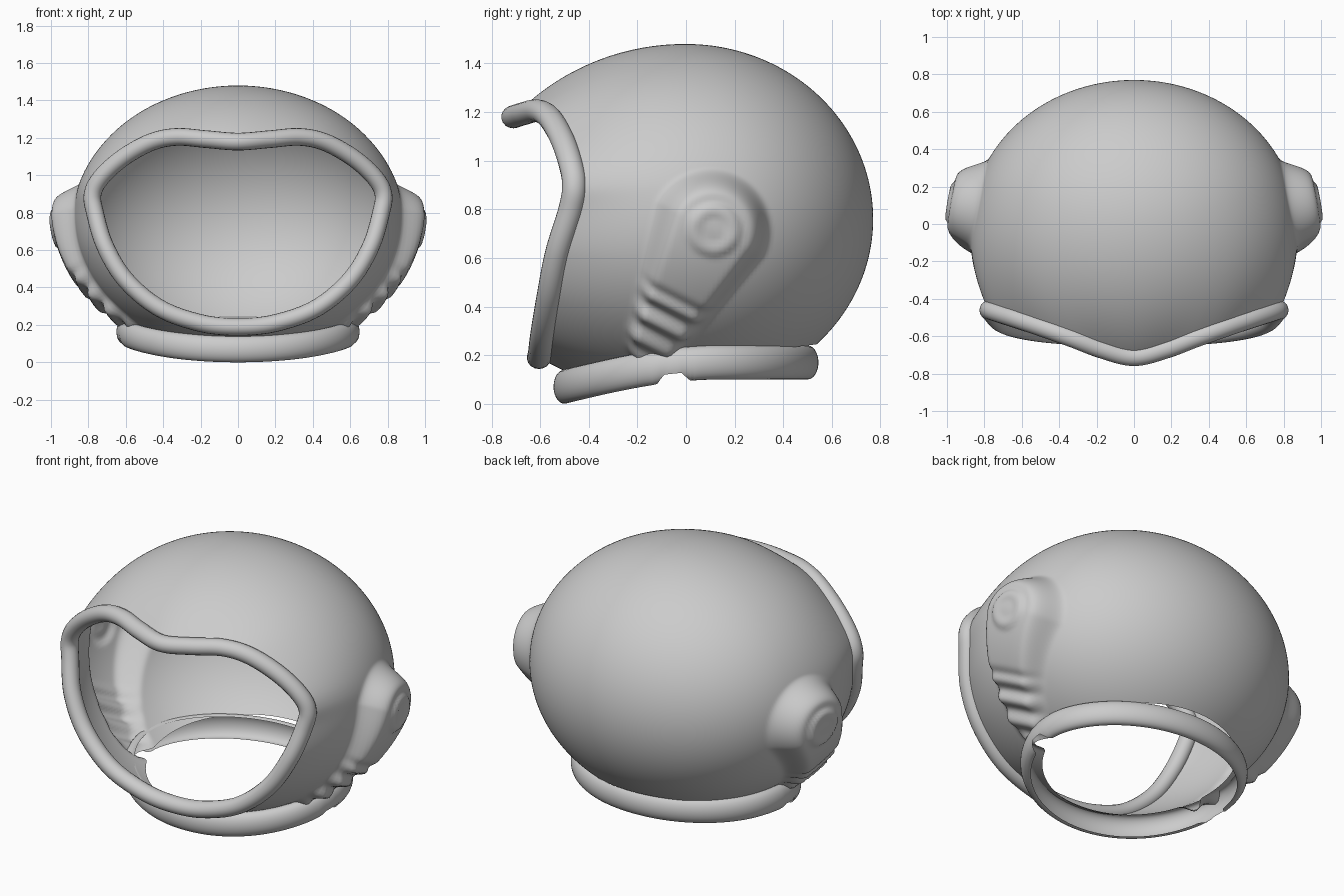
import bpy, bmesh
from math import sin, cos, pi, atan2, hypot, radians
from mathutils import Vector

if "Cube" in bpy.data.objects:
    bpy.data.objects.remove(bpy.data.objects["Cube"])

C = Vector((0, 0, 0.76))          # centre of the shell ellipsoid
A, B, H = 0.87, 0.77, 0.72        # its half sizes


def smooth(a, b, v):
    t = min(max((v - a) / (b - a), 0), 1)
    return t * t * (3 - 2 * t)


def skin(name, rows, close_rows=False, cap=None, cut=None):
    """Skin closed rings of points into one smooth surface."""
    bm = bmesh.new()
    vs = [[bm.verts.new(p) for p in r] for r in rows]
    n = len(rows[0])
    for i in range(len(rows) if close_rows else len(rows) - 1):
        a, b = vs[i], vs[(i + 1) % len(rows)]
        for j in range(n):
            k = (j + 1) % n
            bm.faces.new((a[j], a[k], b[k], b[j]))
    if cap:
        tip = bm.verts.new(cap)
        for j in range(n):
            bm.faces.new((vs[-1][j], vs[-1][(j + 1) % n], tip))
    if cut:
        bmesh.ops.bisect_plane(bm, geom=bm.verts[:] + bm.edges[:] + bm.faces[:],
                               plane_co=cut[0], plane_no=cut[1], clear_inner=True)
    bmesh.ops.recalc_face_normals(bm, faces=bm.faces[:])
    for f in bm.faces:
        f.smooth = True
    me = bpy.data.meshes.new(name)
    bm.to_mesh(me)
    bm.free()
    ob = bpy.data.objects.new(name, me)
    bpy.context.collection.objects.link(ob)
    return ob


def closed_spline(pts, steps):
    out, n = [], len(pts)
    for i in range(n):
        p0, p1, p2, p3 = (pts[(i + k - 1) % n] for k in range(4))
        for s in range(steps):
            t = s / steps
            out.append(0.5 * (2 * p1 + (p2 - p0) * t + (2 * p0 - 5 * p1 + 4 * p2 - p3) * t * t
                              + (3 * p1 - p0 - 3 * p2 + p3) * t ** 3))
    return out


# Face opening path: right half, mirrored to the left
half = [Vector(p) for p in (
    (0, -.71, 1.18), (.17, -.67, 1.193), (.33, -.61, 1.205), (.47, -.56, 1.175),
    (.62, -.51, 1.09), (.73, -.475, .99), (.777, -.46, .9), (.765, -.475, .8),
    (.71, -.53, .62), (.6, -.565, .44), (.42, -.59, .29), (.2, -.6, .21), (0, -.605, .19))]
loop = closed_spline(half + [Vector((-p.x, p.y, p.z)) for p in half[-2:0:-1]], 16)


def ear_height(p):
    """Raised ear cover with button and tapering ribs, in the side plane."""
    if abs(p.x) < 0.25:
        return 0
    y, z = p.y - 0.1, p.z - 0.72
    s, c = -0.45 * y - 0.89 * z, 0.89 * y - 0.45 * z
    k = min(max(s / 0.5, 0), 1)
    rad = 0.255 - 0.125 * k
    d = hypot(s - 0.5 * k, c)
    h = 0.122 - 0.062 * k
    h -= 0.016 * smooth(.26, .33, s) * (1 - cos(2 * pi * (s - .33) / .088))
    r = hypot(y, z)
    h += 0.014 * smooth(.105, .08, r) if r < .105 else 0
    h -= 0.008 * (1 - smooth(.04, .065, r))
    return h * (1 - smooth(rad * 0.5, rad, d))


# Shell: meridians run from the face opening to the back pole
N = 110
rows = []
for i in range(N):
    t = i / N
    w = max(1 - t / 0.4, 0) ** 2
    row = []
    for q in loop:
        x, y, z = q.x / A, q.y / B, (q.z - C.z) / H
        th, r = atan2(z, x), hypot(x, z)
        f = atan2(r, -y)
        f += (pi - f) * t
        m = 1 + (hypot(r, y) - 1) * w
        p = Vector((A * sin(f) * cos(th), -B * cos(f), H * sin(f) * sin(th))) * m + C
        row.append(p + (p - C).normalized() * ear_height(p))
    rows.append(row)
skin("helmet_shell", rows, cap=(0, B, C.z), cut=((0, 0, .18), (0, -.12, 1)))

# Rounded rim around the face opening
rows = []
for i, p in enumerate(loop):
    tan = (loop[(i + 1) % len(loop)] - loop[i - 1]).normalized()
    u = tan.cross(Vector((0, 1, 0))).normalized()
    v = tan.cross(u)
    rows.append([p + 0.047 * cos(a) * u + 0.05 * sin(a) * v
                 for a in (2 * pi * k / 18 for k in range(18))])
skin("face_rim", rows, close_rows=True)

# Neck ring: open rolled band with a shallow notch at each side
rows = []
for k in range(17):
    row = []
    for j in range(192):
        g = 2 * pi * j / 192
        x, y = 0.605 * cos(g), 0.5 * sin(g)
        zc = 0.07 + 0.1 * sin(min((y + .5) / .65, 1) * pi / 2)
        notch = 1 - smooth(.03, .09, abs(y + .05))
        a = radians(115 + (-220 + 75 * notch) * k / 16)
        o = 0.045 * cos(a)
        row.append((x + o * cos(g), y + o * sin(g), zc + 0.07 * sin(a)))
    rows.append(row)
skin("neck_ring", rows)
